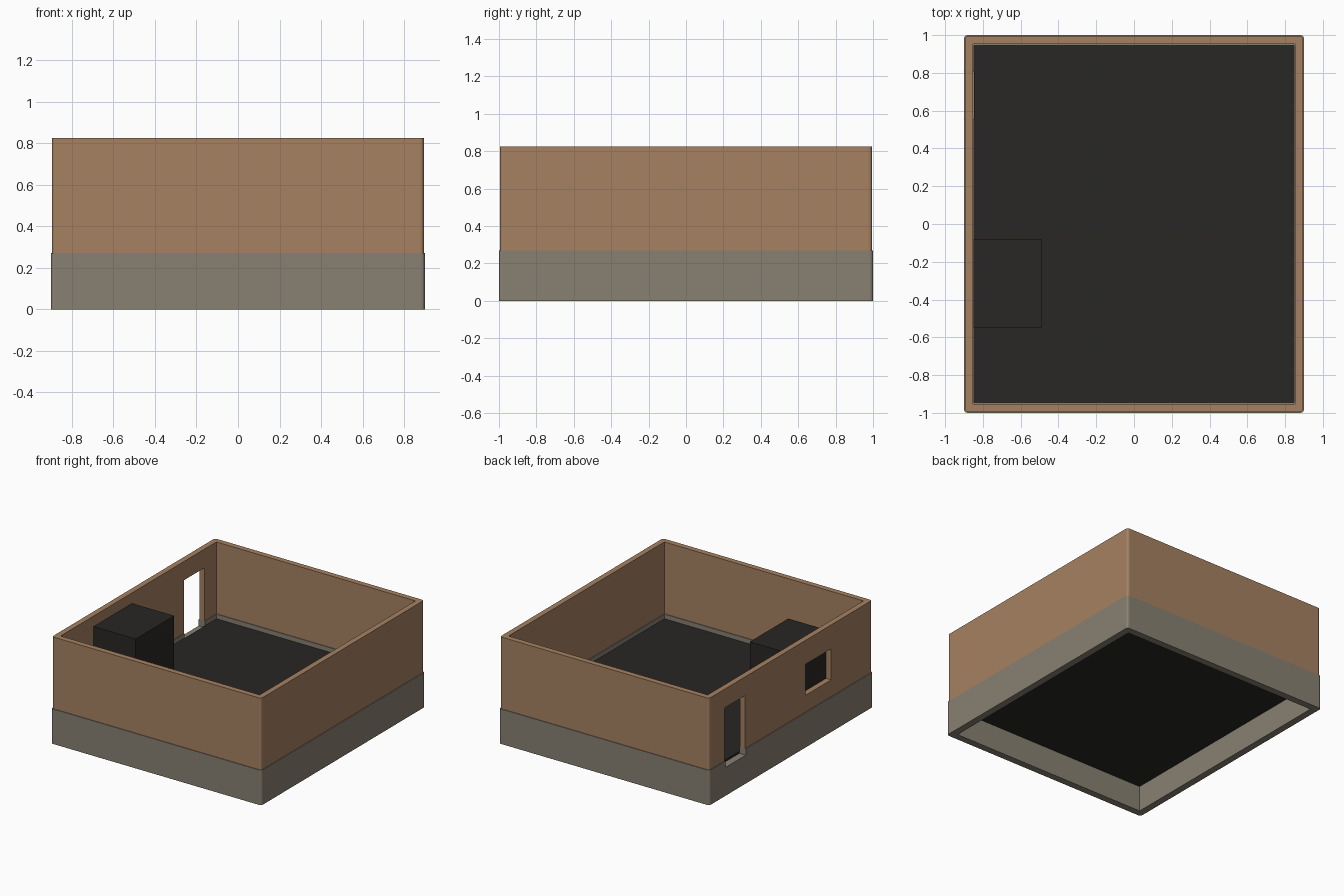
import bpy, bmesh

if "Cube" in bpy.data.objects:
    bpy.data.objects.remove(bpy.data.objects["Cube"])


def material(name, rgb):
    m = bpy.data.materials.new(name)
    m.diffuse_color = (*rgb, 1)
    m.use_nodes = True
    m.node_tree.nodes["Principled BSDF"].inputs["Base Color"].default_value = m.diffuse_color
    return m


BROWN = material("warm_plaster", (0.38, 0.22, 0.12))
STONE = material("stone_grey", (0.25, 0.22, 0.17))
DARK = material("charcoal", (0.022, 0.02, 0.018))


def add_object(name, bm, mat=None):
    bmesh.ops.recalc_face_normals(bm, faces=bm.faces)
    me = bpy.data.meshes.new(name)
    bm.to_mesh(me)
    bm.free()
    ob = bpy.data.objects.new(name, me)
    bpy.context.scene.collection.objects.link(ob)
    if mat:
        me.materials.append(mat)
    return ob


def box(name, lo, hi, mat=None):
    bm = bmesh.new()
    bmesh.ops.create_cube(bm, size=1)
    for v in bm.verts:
        v.co = [l + (c + 0.5) * (h - l) for c, l, h in zip(v.co, lo, hi)]
    return add_object(name, bm, mat)


def ring(name, outer, inner, z0, z1, mat, radius=0.018):
    """Rectangular wall ring with rounded outer corners."""
    bm = bmesh.new()
    signs = [(-1, -1), (1, -1), (1, 1), (-1, 1)]

    def loop(size, z):
        return [bm.verts.new((sx * size[0], sy * size[1], z)) for sx, sy in signs]

    loops = [loop(outer, z0), loop(outer, z1), loop(inner, z1), loop(inner, z0)]
    for a, b in zip(loops, loops[1:] + loops[:1]):
        for i in range(4):
            j = (i + 1) % 4
            bm.faces.new((a[i], a[j], b[j], b[i]))
    bmesh.ops.recalc_face_normals(bm, faces=bm.faces)
    corners = [bm.edges.get(p) for p in zip(loops[0], loops[1])]
    bmesh.ops.bevel(bm, geom=corners, offset=radius, segments=3,
                    profile=0.5, affect='EDGES')
    return add_object(name, bm, mat)


def cut(target, cutter):
    mod = target.modifiers.new("opening", 'BOOLEAN')
    mod.operation = 'DIFFERENCE'
    mod.solver = 'EXACT'
    mod.object = cutter
    cutter.hide_render = True
    cutter.display_type = 'WIRE'


# Foundation and upper walls
base = ring("foundation", (0.9, 1.0), (0.846, 0.946), 0.0, 0.27, STONE)
walls = ring("walls", (0.895, 0.995), (0.852, 0.952), 0.27, 0.825, BROWN)

# Door and window openings in the left wall
door = box("door_cutter", (-1.0, 0.555, 0.22), (-0.8, 0.805, 0.68))
window = box("window_cutter", (-1.0, -0.495, 0.40), (-0.8, -0.18, 0.64))
cut(base, door)
cut(walls, door)
cut(walls, window)

# Floor slab and inner block behind the window
box("floor", (-0.846, -0.946, 0.20), (0.846, 0.946, 0.235), DARK)
box("inner_block", (-0.85, -0.55, 0.235), (-0.49, -0.08, 0.745), DARK)
